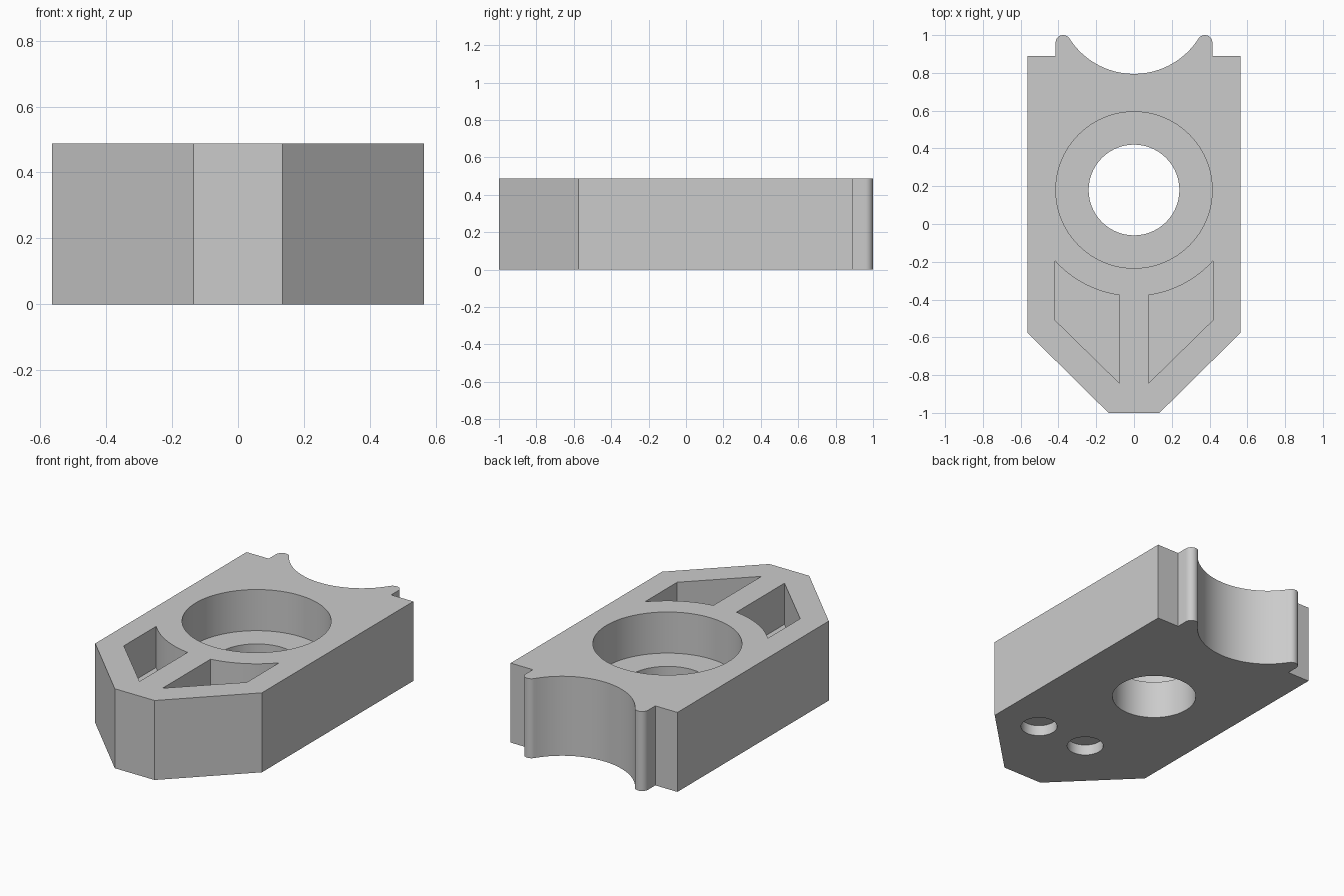
import bpy, bmesh
from math import sin, cos, pi, atan2, sqrt

if "Cube" in bpy.data.objects:
    bpy.data.objects.remove(bpy.data.objects["Cube"])

HEIGHT = 0.487
FLOOR = 0.235            # floor of the counterbore and pockets
BORE_Y = 0.18            # centre of the main bore
TOP = HEIGHT + 0.1

grey = bpy.data.materials.new("light grey")
grey.use_nodes = True
colour = (0.6, 0.6, 0.6, 1)
grey.diffuse_color = colour
grey.node_tree.nodes["Principled BSDF"].inputs["Base Color"].default_value = colour


def arc(cx, cy, r, a0, a1, n):
    return [(cx + r * cos(a0 + (a1 - a0) * i / n),
             cy + r * sin(a0 + (a1 - a0) * i / n)) for i in range(n + 1)]


def mirror(points):
    return [(-x, y) for x, y in reversed(points)]


def prism(name, outline, z0, z1):
    bm = bmesh.new()
    base = bm.faces.new([bm.verts.new((x, y, z0)) for x, y in outline])
    top = bmesh.ops.extrude_face_region(bm, geom=[base])["geom"]
    bmesh.ops.translate(bm, vec=(0, 0, z1 - z0),
                        verts=[v for v in top if isinstance(v, bmesh.types.BMVert)])
    bmesh.ops.recalc_face_normals(bm, faces=bm.faces)
    mesh = bpy.data.meshes.new(name)
    bm.to_mesh(mesh)
    bm.free()
    mesh.materials.append(grey)
    obj = bpy.data.objects.new(name, mesh)
    bpy.context.collection.objects.link(obj)
    return obj


def cylinder(name, x, y, r, z0, z1, n=96):
    return prism(name, arc(x, y, r, 0, 2 * pi, n)[:-1], z0, z1)


# Body outline: chamfered nose, rounded horns and a round scoop at the back
horn_x, horn_y, horn_r = 0.375, 0.96, 0.04
scoop_y = 1.2
scoop_r = sqrt(horn_x ** 2 + (scoop_y - horn_y) ** 2) - horn_r
tangent = atan2(horn_y - scoop_y, horn_x)
half = [(0.135, -1), (0.565, -0.575), (0.565, 0.89), (horn_x + horn_r, 0.89)]
half += arc(horn_x, horn_y, horn_r, 0, tangent + pi, 16)
half += arc(0, scoop_y, scoop_r, tangent, -pi / 2, 28)[1:]
body = prism("block_body", half + mirror(half)[1:], 0, HEIGHT)

# Cutters: stepped bore, two nose pockets and two blind holes underneath
rim_r, inner, outer = 0.562, 0.078, 0.417
a_in = atan2(-sqrt(rim_r ** 2 - inner ** 2), inner)
a_out = atan2(-sqrt(rim_r ** 2 - outer ** 2), outer)
pocket = [(inner, -0.842), (outer, -0.51)] + arc(0, BORE_Y, rim_r, a_out, a_in, 20)
cutters = [
    cylinder("counterbore_cutter", 0, BORE_Y, 0.414, FLOOR, TOP),
    cylinder("bore_cutter", 0, BORE_Y, 0.24, -0.1, FLOOR + 0.05),
    prism("left_pocket_cutter", pocket, FLOOR, TOP),
    prism("right_pocket_cutter", mirror(pocket), FLOOR, TOP),
    cylinder("left_pin_hole_cutter", 0.286, -0.51, 0.104, -0.1, 0.066, 48),
    cylinder("right_pin_hole_cutter", -0.061, -0.51, 0.104, -0.1, 0.066, 48),
]

bpy.context.view_layer.objects.active = body
body.select_set(True)
for cutter in cutters:
    cutter.hide_render = True
    cut = body.modifiers.new(cutter.name, "BOOLEAN")
    cut.operation = "DIFFERENCE"
    cut.solver = "EXACT"
    cut.object = cutter
    bpy.ops.object.modifier_apply(modifier=cut.name)
    bpy.data.objects.remove(cutter)

# Smooth curved walls, sharp edges
bpy.ops.object.shade_smooth_by_angle(angle=pi / 6)
